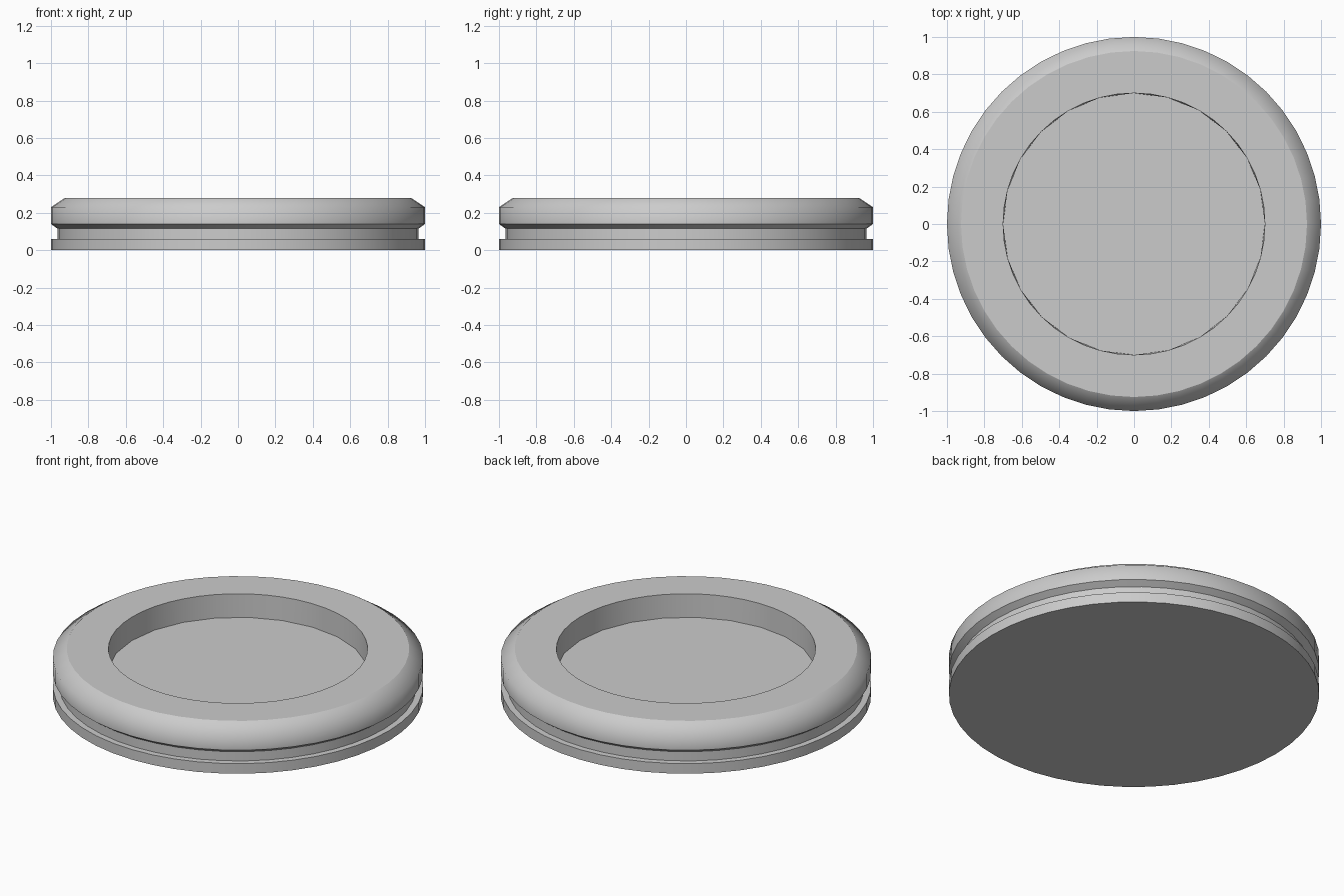
import bpy, bmesh, math

if "Cube" in bpy.data.objects:
    bpy.data.objects.remove(bpy.data.objects["Cube"])

SEG = 48
mat = bpy.data.materials.new("light_grey")
mat.diffuse_color = (0.6, 0.6, 0.6, 1)
mat.use_nodes = True
mat.node_tree.nodes["Principled BSDF"].inputs["Base Color"].default_value = mat.diffuse_color

# (radius, height, hard edge) from the underside up over the rim to the recess floor
PROFILE = [
    (1.0, 0.0, True),      # base flange
    (1.0, 0.06, True),
    (0.965, 0.06, True),   # groove
    (0.965, 0.115, True),
    (1.0, 0.14, True),     # flared upper ring
    (1.0, 0.23, False),
    (0.925, 0.28, True),   # bevelled top edge
    (0.70, 0.28, True),    # recess rim
    (0.70, 0.14, True),    # recess floor
]


def ring(bm, radius, z, coarse=False):
    """Circle of vertices; coarse puts every second one on the chord of a 24-gon."""
    verts = []
    for i in range(SEG):
        a = math.tau * i / SEG
        r = radius * math.cos(math.tau / SEG) if coarse and i % 2 else radius
        verts.append(bm.verts.new((r * math.cos(a), r * math.sin(a), z)))
    return verts


bm = bmesh.new()
last = len(PROFILE) - 1
rings = [ring(bm, r, z, k == last) for k, (r, z, _) in enumerate(PROFILE)]

# Walls between neighbouring rings
for low, high in zip(rings, rings[1:]):
    for i in range(SEG):
        j = (i + 1) % SEG
        bm.faces.new((low[i], low[j], high[j], high[i])).smooth = True

# Flat underside and recess floor
bm.faces.new(rings[0][::-1])
bm.faces.new(rings[-1])

# Hard edges around the profile corners
for verts, (_, _, hard) in zip(rings, PROFILE):
    for i in range(SEG):
        bm.edges.get((verts[i], verts[(i + 1) % SEG])).smooth = not hard

mesh = bpy.data.meshes.new("grooved_disc")
bm.to_mesh(mesh)
bm.free()
mesh.materials.append(mat)
disc = bpy.data.objects.new("grooved_disc", mesh)
bpy.context.collection.objects.link(disc)
